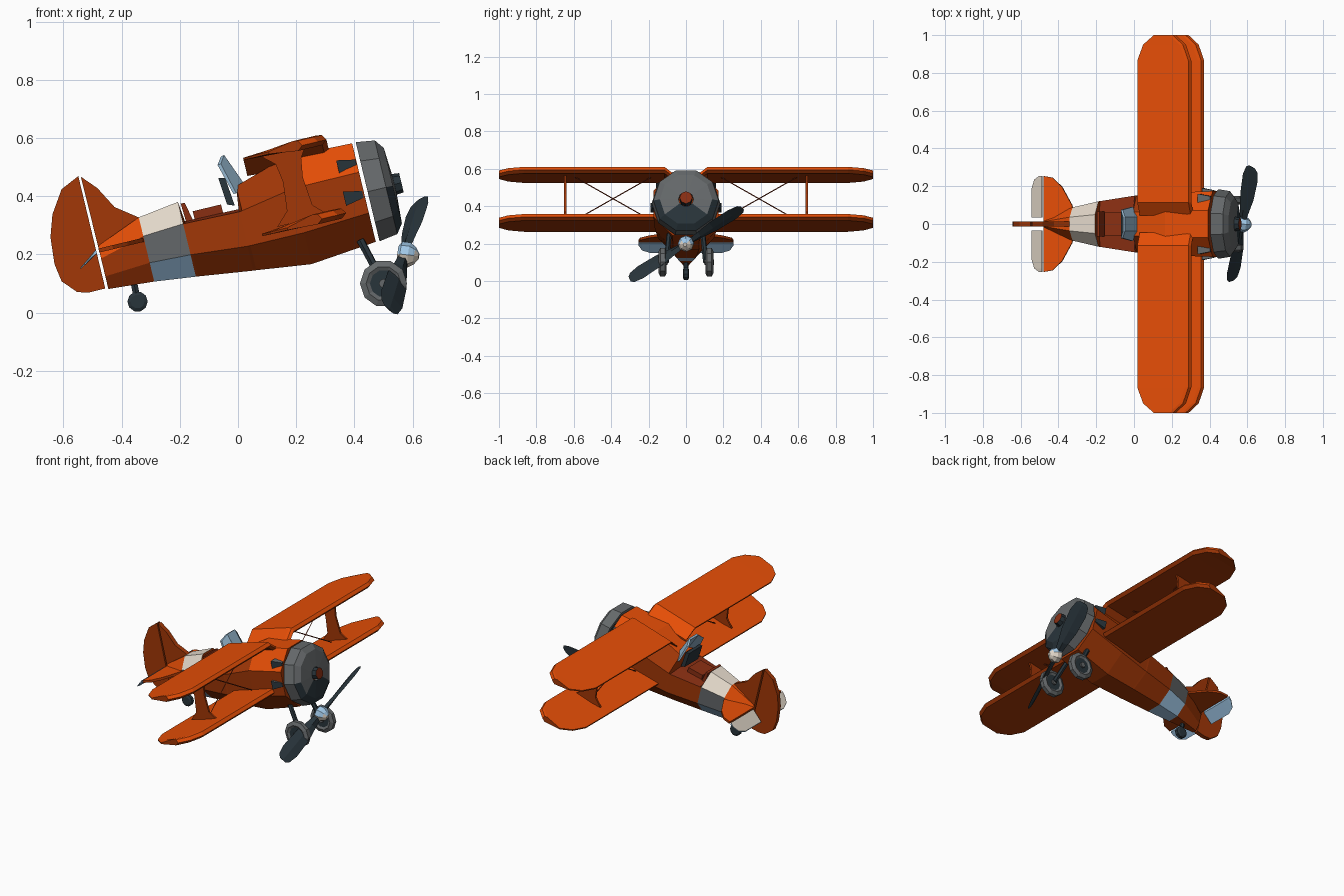
import bpy, bmesh, math
from mathutils import Vector, Matrix

if "Cube" in bpy.data.objects:
    bpy.data.objects.remove(bpy.data.objects["Cube"])

PITCH = Matrix.Rotation(-math.radians(13.5), 4, 'Y')   # nose-up attitude
LEVEL = Matrix.Identity(4)

def mat(name, r, g, b):
    m = bpy.data.materials.new(name)
    m.diffuse_color = (r, g, b, 1)
    m.use_nodes = True
    m.node_tree.nodes["Principled BSDF"].inputs["Base Color"].default_value = m.diffuse_color
    return m

ORANGE = mat("orange paint", .79, .076, .002)
RUST = mat("dark orange paint", .36, .038, .002)
CREAM = mat("cream paint", .78, .70, .60)
GREY = mat("cowl grey", .13, .14, .145)
SLATE = mat("dark slate", .022, .035, .044)
BLUE = mat("light blue paint", .38, .62, .86)
GLASS = mat("pale blue glass", .28, .44, .58)
BROWN = mat("red brown", .25, .028, .006)

def make(name, verts, faces, mats, frame=PITCH, rule=None):
    bm = bmesh.new()
    vs = [bm.verts.new(v) for v in verts]
    for f in faces:
        bm.faces.new([vs[i] for i in f])
    bmesh.ops.recalc_face_normals(bm, faces=bm.faces)
    bm.normal_update()
    if rule:
        for f in bm.faces:
            f.material_index = rule(f.calc_center_median(), f.normal)
    me = bpy.data.meshes.new(name)
    bm.to_mesh(me)
    bm.free()
    for m in (mats if isinstance(mats, list) else [mats]):
        me.materials.append(m)
    ob = bpy.data.objects.new(name, me)
    ob.matrix_world = frame
    bpy.context.collection.objects.link(ob)
    return ob

def loft(name, rings, mats, frame=PITCH, rule=None, closed=False):
    n, k = len(rings[0]), len(rings)
    verts = [p for r in rings for p in r]
    faces = []
    for i in range(k if closed else k - 1):
        a, b = i * n, (i + 1) % k * n
        faces += [(a + j, a + (j + 1) % n, b + (j + 1) % n, b + j) for j in range(n)]
    if not closed:
        faces += [tuple(range(n)), tuple(range((k - 1) * n, k * n))]
    return make(name, verts, faces, mats, frame, rule)

def ring(c, axis, r, n):
    q = Vector(axis).to_track_quat('X', 'Z')
    pts = [(0, r * math.cos(math.tau * i / n), r * math.sin(math.tau * i / n)) for i in range(n)]
    return [Vector(c) + q @ Vector(p) for p in pts]

def turned(name, c, axis, prof, n, mats, frame=PITCH, rule=None, closed=False):
    """Lathe: prof holds (distance along axis, radius)."""
    ax = Vector(axis).normalized()
    return loft(name, [ring(Vector(c) + ax * d, ax, r, n) for d, r in prof], mats, frame, rule, closed)

def rod(name, p, q, r, m, frame=PITCH, n=6):
    d = Vector(q) - Vector(p)
    return turned(name, p, d, [(0, r), (d.length, r)], n, m, frame)

def plate(name, prof, y, t, m):
    """Upright plate from a side profile."""
    return loft(name, [[(u, y + s * t / 2, w) for u, w in prof] for s in (-1, 1)], m)

def box(name, c, s, m):
    prof = [(c[0] + a * s[0] / 2, c[2] + b * s[2] / 2) for a, b in ((-1, -1), (1, -1), (1, 1), (-1, 1))]
    return plate(name, prof, c[1], s[1], m)

def two_tone(c, n):
    """Second colour on every face that does not look up."""
    return 0 if n.z > .2 else 1

# Fuselage: octagonal loft, tail band and open cockpit
def section(u, lo, hi, hw, clip=9):
    c, h, k = (lo + hi) / 2, (hi - lo) / 2, 1 / math.cos(math.pi / 8)
    ang = [math.pi / 8 + i * math.pi / 4 for i in range(8)]
    return [(u, hw * k * math.cos(a), min(c + h * k * math.sin(a), clip)) for a in ang]

def hull_rule(c, n):
    if -.255 < c.x < -.112:                      # band: cream above, grey sides, blue below
        return 2 if n.z > .3 else 3 if n.z > -.3 else 4
    if -.11 < c.x < .09 and n.z > .95:
        return 5
    return 0 if n.z > .8 or (n.z > .3 and (c.x > .28 or c.x < -.25)) else 1

loft("fuselage", [section(*s) for s in (
    (-.414, .183, .335, .03), (-.255, .171, .398, .088), (-.112, .154, .418, .12),
    (-.104, .153, .418, .121, .348), (.085, .128, .422, .15, .345), (.095, .127, .424, .15),
    (.285, .103, .482, .166), (.517, .126, .474, .174))],
    [ORANGE, RUST, CREAM, GREY, BLUE, BROWN], rule=hull_rule)

# Engine cowl, separated from the hull by a thin gap, dark lower lip
turned("engine_cowl", (.53, 0, .30), (1, 0, 0),
       [(0, .165), (0, .184), (.065, .174), (.089, .14), (.095, .04), (.07, .04)], 10, [GREY, SLATE], closed=True,
       rule=lambda c, n: 1 if n.x > .3 and c.z < .27 else 0)
turned("engine_shaft", (.59, 0, .303), (1, 0, 0), [(0, .036), (.04, .036), (.06, .034)], 8, [SLATE, BROWN],
       rule=lambda c, n: 1 if n.x > .9 else 0)

# Cockpit
box("seat", (-.02, 0, .36), (.10, .12, .03), BROWN)
plate("seat_back", [(-.10, .34), (-.075, .34), (-.09, .41), (-.104, .41)], 0, .13, BROWN)
plate("instrument_panel", [(.05, .37), (.075, .36), (.065, .46), (.042, .466)], 0, .13, SLATE)
plate("windscreen_front", [(.114, .42), (.126, .42), (.080, .538), (.068, .535)], 0, .075, GLASS)
for s in (1, -1):
    loft("windscreen_side", [[(.114, s * .037, .42), (.126, s * .037, .42), (.080, s * .037, .538), (.068, s * .037, .535)],
                             [(.08, s * .09, .40), (.09, s * .09, .40), (.062, s * .075, .51), (.05, s * .075, .51)]], GLASS)

# Wings: bright above, dark below
def wing(name, stations, droop):
    rings = []
    for y, te, le, w in stations:
        rings.append([(te, y, w + .004 - droop), (le - .03, y, w + .018), (le - .012, y, w + .015),
                      (le, y, w - .004), (le - .018, y, w - .019), (te, y, w - .004 - droop)])
    loft(name, rings, [ORANGE, RUST], rule=two_tone)

def tips(te, le, w):
    return [(.865, te, le, w), (.95, te + .032, le - .03, w), (1.0, te + .09, le - .085, w)]

for s in (1, -1):
    up = [(.045, .141, .434, .455), (.115, .141, .434, .511)] + tips(.141, .434, .511)
    low = [(.08, .143, .441, .25)] + tips(.143, .441, .25)
    wing("upper_wing", [(s * y, a, b, w) for y, a, b, w in up], .002)
    wing("lower_wing", [(s * y, a, b, w) for y, a, b, w in low], .01)
    # Flared strut and crossed bracing wires
    plate("wing_strut", [(.20, .255), (.38, .255), (.335, .30), (.325, .40), (.335, .465), (.36, .505),
                         (.20, .505), (.245, .465), (.255, .40), (.245, .30)], s * .645, .012, RUST)
    rod("bracing_wire", (.29, s * .18, .26), (.29, s * .60, .505), .003, BROWN, n=4)
    rod("bracing_wire", (.29, s * .18, .505), (.29, s * .60, .26), .003, BROWN, n=4)
    # Exhaust stubs
    for u, y, w in ((.475, .135, .405), (.472, .165, .295)):
        loft("exhaust_stub", [[(u + d, s * (y + a * h), w + b * h) for a, b in ((-1, -1), (1, -1), (1, 1), (-1, 1))]
                              for d, h in ((.04, .012), (-.025, .025))], [SLATE, GREY],
             rule=lambda c, n: 1 if n.z > .5 else 0)
    # Deflected elevator, blue underneath
    loft("elevator", [[(-.424, s * y, .325), (-.424, s * y, .311), (-.424 - .067 * k, s * y, .315 - .044 * k),
                       (-.424 - .067 * k, s * y, .32 - .044 * k)] for y, k in ((.035, 1), (.19, 1), (.235, .75), (.254, .3))],
         [CREAM, BLUE], rule=two_tone)

# Tail surfaces
half = [(-.245, .02), (-.26, .10), (-.314, .196), (-.366, .245), (-.415, .254)]
outline = half + [(u, -y) for u, y in reversed(half)]
loft("tailplane", [[(u, y, w) for u, y in outline] for w in (.312, .326)], [ORANGE, RUST], rule=two_tone)
plate("fin", [(-.245, .39), (-.328, .452), (-.37, .529), (-.416, .58), (-.414, .32), (-.25, .34)], 0, .028, RUST)
plate("rudder", [(-.424, .584), (-.49, .554), (-.541, .477), (-.566, .402), (-.574, .309), (-.564, .246),
                 (-.52, .197), (-.48, .187), (-.424, .187)], 0, .026, RUST)

# Undercarriage (level frame)
for s in (1, -1):
    y = s * .125
    turned("main_wheel", (.5, y, .10), (0, s, 0), [(-.014, .045), (-.022, .06), (-.012, .081), (.012, .081), (.022, .06),
           (.014, .045)], 10, GREY, LEVEL, closed=True)
    turned("wheel_disc", (.5, y, .10), (0, s, 0), [(-.015, .048), (.015, .048)], 10, SLATE, LEVEL)
    turned("wheel_hub", (.5, y, .10), (0, s, 0), [(-.026, .016), (.026, .016)], 8, GREY, LEVEL)
    rod("main_leg", (.42, s * .09, .25), (.5, s * .105, .10), .014, SLATE, LEVEL)
turned("tail_wheel", (-.345, 0, .038), (0, 1, 0), [(-.016, .024), (-.01, .035), (.01, .035), (.016, .024)], 10, SLATE, LEVEL)
rod("tail_leg", (-.345, 0, .04), (-.36, 0, .115), .013, SLATE, LEVEL)

# Detached propeller hanging below the cowl
hub = Vector((.572, 0, .20))
along = Vector((.055, .31, .195)).normalized()
axis = Vector((.97, -.1, -.115))
axis = (axis - along * axis.dot(along)).normalized()
side = axis.cross(along)
if side.z < 0:
    side = -side
for s in (1, -1):
    chord = (axis * .75 + side * s * .66).normalized()
    thick = chord.cross(along)
    loft("propeller_blade", [[hub + along * s * d + chord * a * h + thick * b * t
                              for a, b in ((-1, 0), (0, 1), (1, 0), (0, -1))]
         for d, h, t in ((.0, .016, .014), (.09, .03, .012), (.17, .045, .009), (.29, .05, .006), (.345, .038, .004), (.36, .02, .002))],
         SLATE, LEVEL)
turned("spinner", hub + axis * .008, axis, [(-.03, .03), (-.02, .043), (.008, .043), (.028, .03), (.042, .01)], 8, [BLUE, CREAM], LEVEL,
       rule=two_tone)
